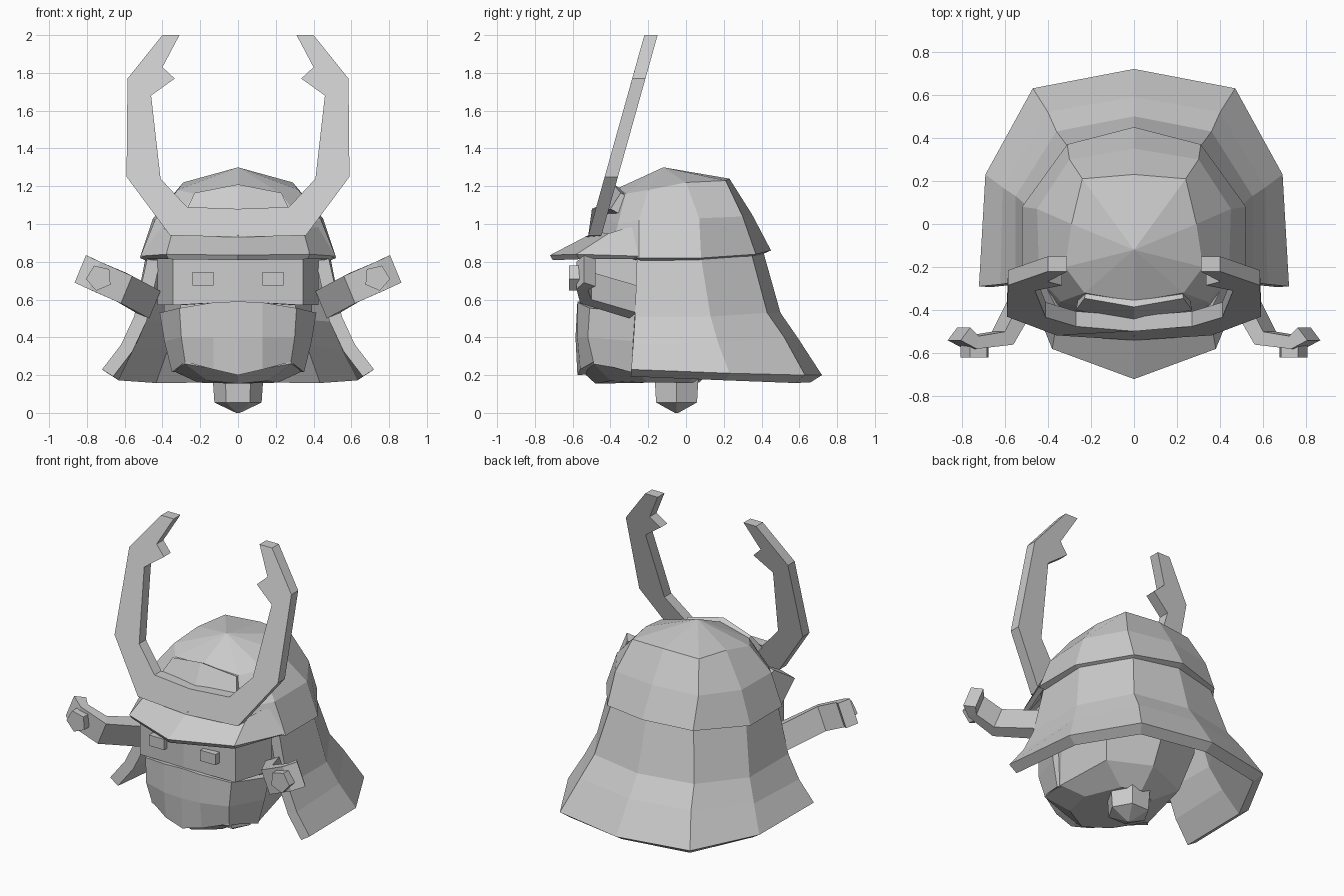
import bpy, bmesh
from math import sin, cos, pi
from mathutils import Vector

cube = bpy.data.objects.get("Cube")
if cube:
    bpy.data.objects.remove(cube)

grey = bpy.data.materials.new("plain grey")
grey.use_nodes = True
colour = (0.6, 0.6, 0.6, 1)
grey.diffuse_color = colour
grey.node_tree.nodes["Principled BSDF"].inputs["Base Color"].default_value = colour


def finish(name, bm, thickness=0):
    """Turn a bmesh into a flat-shaded grey object, with optional inward thickness."""
    bmesh.ops.remove_doubles(bm, verts=bm.verts, dist=0.0005)
    bmesh.ops.recalc_face_normals(bm, faces=bm.faces)
    middle = sum((v.co for v in bm.verts), Vector()) / len(bm.verts)
    outward = sum(f.normal.dot(f.calc_center_median() - middle) * f.calc_area() for f in bm.faces)
    if outward < 0:
        bmesh.ops.reverse_faces(bm, faces=bm.faces)
    mesh = bpy.data.meshes.new(name)
    bm.to_mesh(mesh)
    bm.free()
    mesh.materials.append(grey)
    ob = bpy.data.objects.new(name, mesh)
    bpy.context.collection.objects.link(ob)
    if thickness:
        mod = ob.modifiers.new("thickness", 'SOLIDIFY')
        mod.thickness = thickness
        mod.offset = -1
        mod.use_even_offset = True
    return ob


def loft(name, rows, closed=False, caps=(False, False), apex=None, thickness=0):
    """Skin rows of half-section points (first point on the centre line), mirrored in x."""
    bm = bmesh.new()
    rings = []
    for row in rows:
        half = [p for p in row if p[0] > 0]
        full = [(-x, y, z) for x, y, z in reversed(half)] + list(row)
        rings.append([bm.verts.new(p) for p in full])
    n = len(rings[0])
    for a, b in zip(rings, rings[1:]):
        for i in range(n if closed else n - 1):
            j = (i + 1) % n
            bm.faces.new((a[i], a[j], b[j], b[i]))
    for ring, cap in ((rings[0], caps[0]), (rings[-1], caps[1])):
        if cap:
            bm.faces.new(ring)
    if apex:
        top = bm.verts.new(apex)
        for i in range(n):
            bm.faces.new((rings[-1][i], rings[-1][(i + 1) % n], top))
    return finish(name, bm, thickness)


def sweep(name, sections):
    """Skin closed sections and cap both ends."""
    bm = bmesh.new()
    rings = [[bm.verts.new(p) for p in s] for s in sections]
    n = len(rings[0])
    for a, b in zip(rings, rings[1:]):
        for i in range(n):
            j = (i + 1) % n
            bm.faces.new((a[i], a[j], b[j], b[i]))
    bm.faces.new(rings[0])
    bm.faces.new(rings[-1])
    return finish(name, bm)


def prism(name, outline, depth):
    """Extrude an outline straight back along y."""
    back = [(x, y + depth, z) for x, y, z in outline]
    return sweep(name, [outline, back])


# Helmet bowl
loft("helmet_bowl", [
    [(0, -.50, .88), (.38, -.40, .85), (.52, -.25, .82), (.52, .08, .82), (.31, .37, .84), (0, .45, .86)],
    [(0, -.45, 1.04), (.34, -.36, 1.0), (.44, -.25, 1.02), (.45, .07, 1.03), (.30, .30, 1.04), (0, .35, 1.05)],
    [(0, -.36, 1.19), (.23, -.32, 1.16), (.32, -.2, 1.18), (.29, .0, 1.22), (.24, .21, 1.23), (0, .23, 1.24)],
], closed=True, apex=(0, -.12, 1.3), thickness=.05)

# Flared neck guard, from the back round to both sides
loft("neck_guard", [
    [(0, .41, .85), (.30, .35, .83), (.49, .08, .82), (.48, -.26, .82)],
    [(0, .50, .53), (.36, .43, .53), (.55, .13, .51), (.55, -.27, .51)],
    [(0, .59, .40), (.40, .52, .40), (.61, .17, .37), (.62, -.28, .36)],
    [(0, .72, .20), (.47, .63, .20), (.69, .23, .21), (.72, -.29, .23)],
], thickness=.07)

# Pointed brim
loft("brim", [
    [(0, -.72, .835), (.38, -.58, .84), (.515, -.25, .83)],
    [(0, -.48, .96), (.35, -.41, .95), (.43, -.25, 1.0)],
], thickness=.03)

# Forehead plate
loft("forehead_plate", [
    [(0, -.45, 1.06), (.27, -.40, 1.08)],
    [(0, -.385, 1.21), (.23, -.345, 1.165)],
], thickness=.05)

# Head, tapering to the underside
loft("head", [
    [(0, -.52, .84), (.32, -.46, .84), (.40, -.2, .84), (.35, .15, .84), (0, .28, .84)],
    [(0, -.52, .50), (.30, -.46, .50), (.39, -.2, .50), (.34, .15, .50), (0, .28, .50)],
    [(0, -.54, .21), (.28, -.49, .26), (.34, -.27, .22), (.28, .08, .26), (0, .18, .28)],
    [(0, -.48, .155), (.16, -.40, .17), (.21, -.2, .16), (.12, .02, .16), (0, .07, .16)],
], closed=True, caps=(True, True))

# Upper face
loft("upper_face", [
    [(0, -.56, .82), (.345, -.52, .82), (.425, -.26, .82)],
    [(0, -.56, .59), (.345, -.52, .57), (.425, -.26, .57)],
], thickness=.05)

# Lower face mask
loft("face_mask", [
    [(0, -.575, .59), (.13, -.575, .585), (.31, -.51, .555), (.415, -.27, .53)],
    [(0, -.585, .40), (.13, -.575, .40), (.30, -.52, .40), (.39, -.28, .38)],
    [(0, -.575, .20), (.13, -.56, .23), (.28, -.49, .27), (.35, -.29, .215)],
], thickness=.05)

# Neck stub
hexagon = [(cos(i * pi / 3), sin(i * pi / 3)) for i in range(6)]
sweep("neck_stub", [[(r * c, -.05 + r * s, z) for c, s in hexagon]
                    for r, z in ((.135, .20), (.125, .055), (.01, 0))])

# Horned crest, leaning back
half = [(.36, .94), (.59, 1.25), (.585, 1.77), (.40, 2.0), (.31, 2.0),
        (.40, 1.83), (.335, 1.77), (.46, 1.68), (.41, 1.24), (.27, 1.09)]


def lean(x, z):
    return (x, -.52 + .28 * (z - .93) - (.02 if x == 0 else 0), z)


outline = [lean(0, .93)] + [lean(x, z) for x, z in half] + [lean(0, 1.08)]
outline += [lean(-x, z) for x, z in reversed(half)]
prism("horned_crest", outline, .07)

# Paired parts: eyes, turned-back side wings and their rosettes
arm_path = [((.47, -.30, .50), (.54, -.26, .53)), ((.62, -.56, .58), (.66, -.50, .60)),
            ((.79, -.58, .655), (.78, -.52, .65)), ((.865, -.54, .69), (.82, -.48, .67))]
for side, label in ((1, "left"), (-1, "right")):
    def flip(p):
        return (side * p[0], p[1], p[2])

    prism("eye_" + label, [flip((x, -.575, z)) for x, z in
                           ((.13, .675), (.24, .675), (.24, .745), (.13, .745))], .05)
    sections = []
    for front, back in arm_path:
        up = Vector((-.06, 0, .145))
        f, b = Vector(front), Vector(back)
        sections.append([flip(p) for p in (f, b, b + up, f + up)])
    sweep("side_wing_" + label, sections)
    rosette = [flip((.735 + .07 * sin(a), -.62, .715 + .07 * cos(a)))
               for a in (i * 2 * pi / 5 + .4 for i in range(5))]
    prism("rosette_" + label, rosette, .06)
